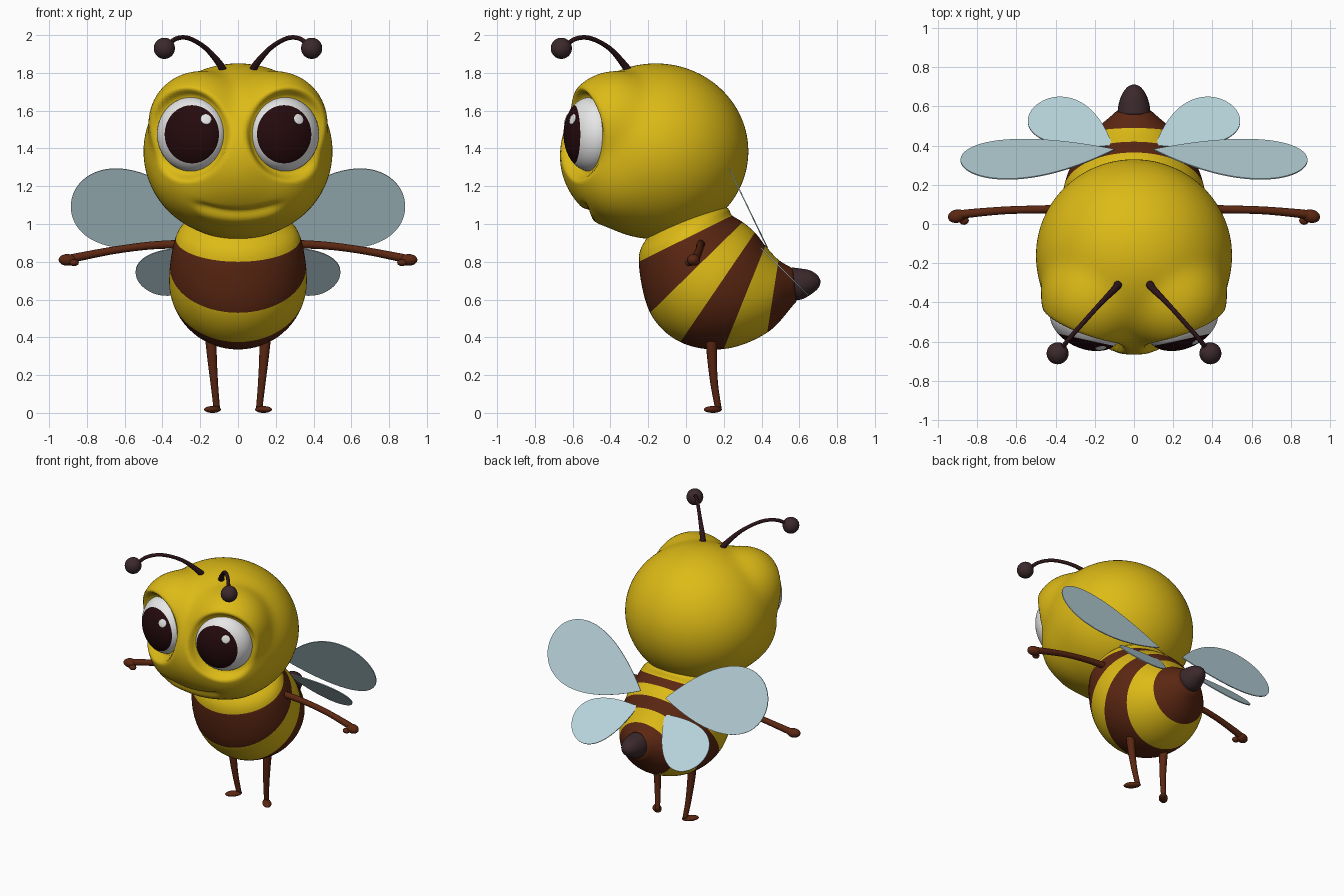
import bpy, bmesh, math
from mathutils import Matrix, Vector

if "Cube" in bpy.data.objects:
    bpy.data.objects.remove(bpy.data.objects["Cube"])


def material(name, rgb):
    m = bpy.data.materials.new(name)
    m.diffuse_color = (*rgb, 1)
    m.use_nodes = True
    m.node_tree.nodes["Principled BSDF"].inputs["Base Color"].default_value = m.diffuse_color
    return m


YELLOW = material("honey yellow", (0.72, 0.49, 0.008))
BROWN = material("stripe brown", (0.105, 0.020, 0.006))
DARK = material("antenna dark", (0.025, 0.007, 0.009))
TIP = material("tip charcoal", (0.045, 0.022, 0.025))
PUPIL = material("pupil black brown", (0.018, 0.003, 0.004))
WHITE = material("eye white", (0.80, 0.80, 0.80))
WING = material("wing pale blue", (0.48, 0.66, 0.71))


def finish(name, bm, mats, smooth=True):
    bmesh.ops.recalc_face_normals(bm, faces=bm.faces[:])
    for f in bm.faces:
        f.smooth = smooth
    me = bpy.data.meshes.new(name)
    bm.to_mesh(me)
    bm.free()
    for m in mats:
        me.materials.append(m)
    ob = bpy.data.objects.new(name, me)
    bpy.context.collection.objects.link(ob)
    return ob


def ellipsoid(name, matrix, mat, seg=32, rings=20):
    bm = bmesh.new()
    bmesh.ops.create_uvsphere(bm, u_segments=seg, v_segments=rings, radius=1, matrix=matrix)
    return finish(name, bm, [mat])


def place(center, size, turn=0):
    return (Matrix.Translation(center) @ Matrix.Rotation(turn, 4, 'Z')
            @ Matrix.Diagonal((*size, 1)))


def spline(rows, n):
    """Catmull-Rom through rows of numbers, n steps per span."""
    rows = [Vector(r) for r in rows]
    ext = [2 * rows[0] - rows[1]] + rows + [2 * rows[-1] - rows[-2]]
    out = []
    for i in range(len(rows) - 1):
        a, b, c, d = ext[i:i + 4]
        for k in range(n):
            t = k / n
            out.append(0.5 * (2 * b + (c - a) * t + (2 * a - 5 * b + 4 * c - d) * t * t
                              + (3 * b - a - 3 * c + d) * t ** 3))
    return out + [rows[-1]]


def loft(name, rings, mats, slot=lambda i: 0, seg=16):
    """Skin elliptical rings given as (centre, half axis, half axis)."""
    bm = bmesh.new()
    loops = []
    for c, a, b in rings:
        loops.append([bm.verts.new(c + a * math.cos(k * math.tau / seg) + b * math.sin(k * math.tau / seg))
                      for k in range(seg)])
    for i in range(len(loops) - 1):
        for k in range(seg):
            j = (k + 1) % seg
            f = bm.faces.new((loops[i][k], loops[i][j], loops[i + 1][j], loops[i + 1][k]))
            f.material_index = slot(i)
    bm.faces.new(loops[0])
    bm.faces.new(loops[-1]).material_index = slot(len(loops) - 2)
    return finish(name, bm, mats)


def tube(name, rows, mat, s):
    """Tapered tube through rows of (x, y, z, radius), mirrored by s."""
    pts = spline([(x * s, y, z, r) for x, y, z, r in rows], 6)
    pos = [p.to_3d() for p in pts]
    rings = []
    for i, p in enumerate(pos):
        t = (pos[min(i + 1, len(pos) - 1)] - pos[max(i - 1, 0)]).normalized()
        a = t.cross(Vector((0.3, 1, 0.1))).normalized()
        rings.append((p, a * pts[i][3], t.cross(a) * pts[i][3]))
    return loft(name, rings, [mat], seg=14)


# Eye placement, shared by the eyes and the sockets in the head
EYE = (0.193, 0.13, 0.197)


def eye_frame(s):
    return Matrix.Translation((s * 0.245, -0.506, 1.475)) @ Matrix.Rotation(s * math.radians(24), 4, 'Z')


# Head: blend of a ball with brow, cheek and muzzle bulges, then sockets and smile
HEAD = Vector((0, -0.16, 1.385))
BULGES = [(Vector((0, -0.19, -0.04)), 0.30)]
for s in (-1, 1):
    BULGES += [(Vector((s * 0.205, -0.22, 0.155)), 0.265), (Vector((s * 0.17, -0.16, -0.105)), 0.27)]


def head_point(d):
    radii = [1 / math.sqrt((d.x / 0.5) ** 2 + (d.y / 0.49) ** 2 + (d.z / 0.465) ** 2)]
    for c, r in BULGES:
        b = d.dot(c)
        disc = b * b - c.length_squared + r * r
        if disc > 0 and b > 0:
            radii.append(b + math.sqrt(disc))
    r = math.log(sum(math.exp(40 * q) for q in radii)) / 40
    p = HEAD + d * r
    if p.y < -0.3 and p.z < 1.2:
        h = p.z - (1.06 + 0.9 * p.x ** 2)
        fade = 1 / (1 + math.exp((abs(p.x) - 0.21) * 60))
        r += fade * (0.012 * math.exp(-((h + 0.04) / 0.03) ** 2) - 0.02 * math.exp(-(h / 0.018) ** 2))
        p = HEAD + d * r
    for s in (-1, 1):
        q = eye_frame(s).inverted() @ p
        if q.y < -0.015:
            w = (1.3 - math.hypot(q.x / EYE[0], q.z / EYE[2])) / 0.28
            w = min(max(w, 0), 1)
            q.y += (-0.015 - q.y) * w * w * (3 - 2 * w)
            p = eye_frame(s) @ q
    return p


bm = bmesh.new()
bmesh.ops.create_uvsphere(bm, u_segments=160, v_segments=120, radius=1)
for v in bm.verts:
    v.co = head_point(v.co.normalized())
finish("head", bm, [YELLOW])

# Striped body: rows of front point (y, z), back point (y, z), half width
body = [(-0.12, 1.02, 0.17, 1.10, 0.20), (-0.205, 0.93, 0.22, 1.085, 0.275),
        (-0.25, 0.80, 0.245, 1.045, 0.33), (-0.19, 0.53, 0.30, 1.01, 0.36),
        (-0.03, 0.375, 0.365, 0.955, 0.36), (0.20, 0.338, 0.42, 0.885, 0.31),
        (0.43, 0.425, 0.49, 0.81, 0.215), (0.585, 0.59, 0.565, 0.765, 0.09)]
stinger = [(0.56, 0.60, 0.56, 0.77, 0.083), (0.61, 0.60, 0.60, 0.765, 0.08), (0.665, 0.63, 0.655, 0.755, 0.062),
           (0.70, 0.66, 0.695, 0.73, 0.035), (0.713, 0.69, 0.713, 0.70, 0.005)]


def body_rings(rows, n):
    out = []
    for fy, fz, by, bz, w in spline(rows, n):
        f, b = Vector((0, fy, fz)), Vector((0, by, bz))
        out.append(((f + b) / 2, (f - b) / 2, Vector((w, 0, 0))))
    return out


stripes = (0, 0, 1, 0, 1, 0, 1)
loft("body", body_rings(body, 8), [YELLOW, BROWN], lambda i: stripes[i // 8], 64)
loft("stinger", body_rings(stinger, 4), [TIP], seg=32)


# Wings: thin teardrop sheets
def wing(name, s, root, axis, normal, half_width):
    root, axis, normal = Vector(root), Vector(axis), Vector(normal).normalized()
    side = normal.cross(axis).normalized()
    bm = bmesh.new()
    verts = []
    for k in range(64):
        a = k * math.tau / 64
        w = half_width / 0.77 * math.sin(a) * math.sin(a / 2)
        p = root + axis * (1 - math.cos(a)) / 2 + side * w
        verts.append(bm.verts.new((p.x * s, p.y, p.z)))
    bm.faces.new(verts)
    ob = finish(name, bm, [WING], False)
    mod = ob.modifiers.new("thickness", 'SOLIDIFY')
    mod.thickness, mod.offset = 0.006, 0


for s, side in ((-1, "left"), (1, "right")):
    # Eye with the pupil cut along a ring of the ball
    bm = bmesh.new()
    bmesh.ops.create_uvsphere(bm, u_segments=56, v_segments=42, radius=1)
    for f in bm.faces:
        f.material_index = int(f.calc_center_median().z > math.cos(math.radians(51.4)))
    shape = eye_frame(s) @ Matrix.Diagonal((*EYE, 1))
    bm.transform(shape @ Matrix.Rotation(-s * math.radians(17), 4, 'Z') @ Matrix.Rotation(math.pi / 2, 4, 'X'))
    finish("eye_" + side, bm, [WHITE, PUPIL])

    # Eye highlight, a thin plate laid on the eye surface
    inv = shape.inverted()
    o = inv @ Vector((s * 0.245 + 0.076, -1.5, 1.555))
    d = inv.to_3x3() @ Vector((0, 1, 0))
    a, b, c = d.dot(d), o.dot(d), o.dot(o) - 1
    q = o + d * ((-b - math.sqrt(b * b - a * c)) / a)
    normal = inv.to_3x3().transposed() @ q
    ellipsoid("eye_highlight_" + side, Matrix.Translation(shape @ q)
              @ normal.to_track_quat('Z', 'Y').to_matrix().to_4x4()
              @ Matrix.Diagonal((0.029, 0.029, 0.0045, 1)), WHITE, 20, 10)

    # Antenna
    tube("antenna_" + side, [(0.08, -0.30, 1.80, 0.024), (0.092, -0.325, 1.84, 0.019),
                             (0.17, -0.405, 1.93, 0.013), (0.26, -0.505, 1.983, 0.012),
                             (0.33, -0.585, 1.98, 0.012), (0.38, -0.65, 1.935, 0.012)], DARK, s)
    ellipsoid("antenna_ball_" + side, place((s * 0.39, -0.66, 1.93), (0.056,) * 3), TIP)

    # Arm and hand
    tube("arm_" + side, [(0.24, 0.08, 0.895, 0.024), (0.45, 0.075, 0.887, 0.021), (0.65, 0.07, 0.862, 0.020),
                         (0.83, 0.055, 0.828, 0.022), (0.90, 0.045, 0.812, 0.024)], BROWN, s)
    ellipsoid("hand_" + side, place((s * 0.903, 0.04, 0.81), (0.047, 0.034, 0.031), -s * 0.2), BROWN)
    ellipsoid("thumb_" + side, place((s * 0.868, 0.018, 0.795), (0.025, 0.022, 0.018)), BROWN)

    # Leg and foot
    tube("leg_" + side, [(0.145, 0.135, 0.42, 0.032), (0.138, 0.137, 0.30, 0.026), (0.125, 0.15, 0.15, 0.020),
                         (0.112, 0.172, 0.02, 0.017)], BROWN, s)
    ellipsoid("foot_" + side, place((s * 0.135, 0.142, 0.018), (0.058, 0.03, 0.018), -s * 0.85), BROWN)

    # Wings
    wing("upper_wing_" + side, s, (0.10, 0.38, 0.98), (0.78, -0.075, 0.155), (0, 0.9, 0.433), 0.23)
    wing("lower_wing_" + side, s, (0.11, 0.40, 0.87), (0.40, 0.195, -0.195), (0, 0.707, 0.707), 0.165)
